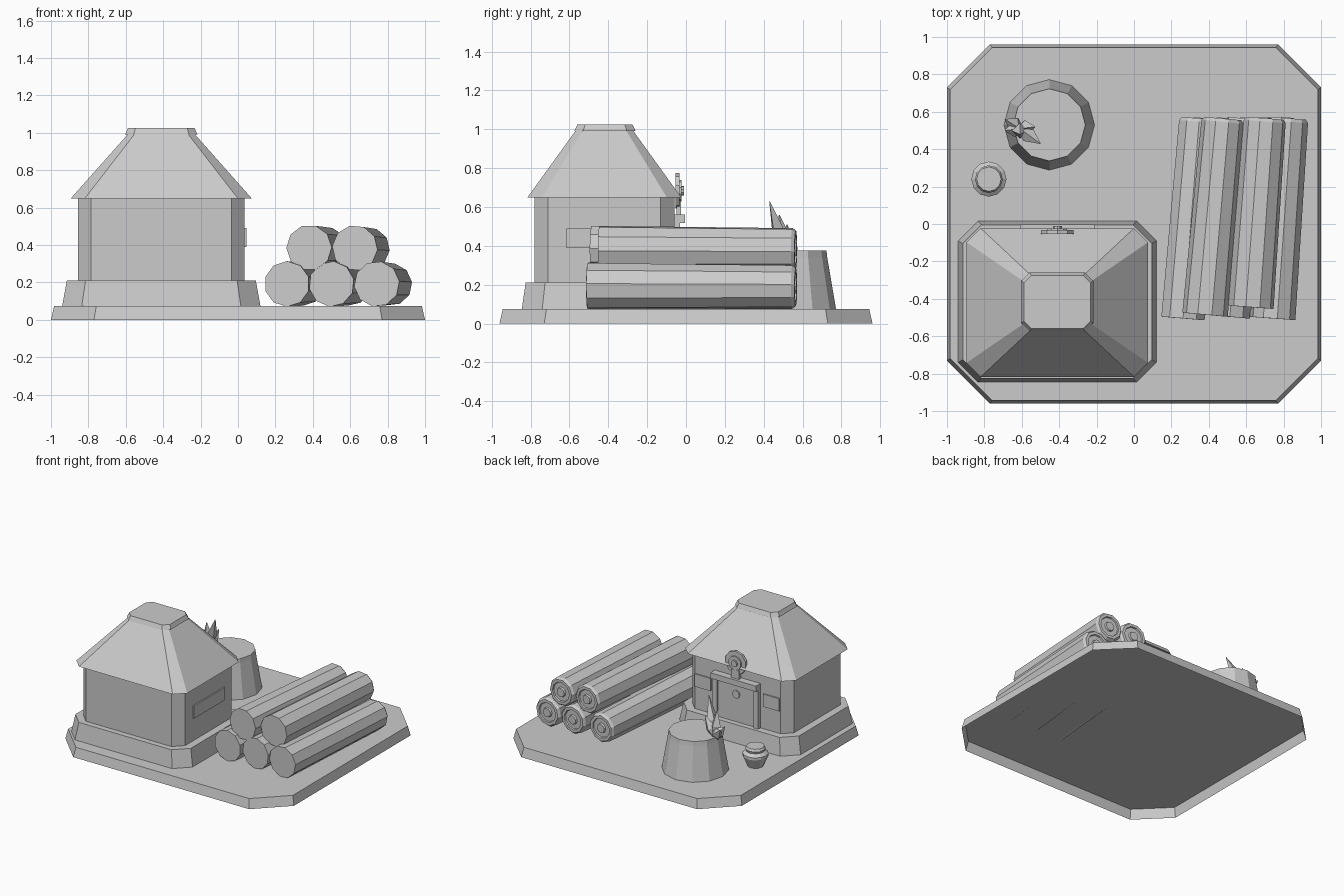
import bpy, bmesh, math
from mathutils import Vector

cube = bpy.data.objects.get("Cube")
if cube:
    bpy.data.objects.remove(cube, do_unlink=True)

grey = bpy.data.materials.new("plain_grey")
grey.use_nodes = True
grey.diffuse_color = (0.6, 0.6, 0.6, 1)
grey.node_tree.nodes["Principled BSDF"].inputs["Base Color"].default_value = (0.6, 0.6, 0.6, 1)


def finish(name, bm):
    mesh = bpy.data.meshes.new(name)
    bm.to_mesh(mesh)
    bm.free()
    mesh.materials.append(grey)
    obj = bpy.data.objects.new(name, mesh)
    bpy.context.collection.objects.link(obj)
    return obj


def loft(name, rings, closed_base=True):
    """Skin counter-clockwise point rings from the base up, capping the top and optionally the base."""
    bm = bmesh.new()
    loops = [[bm.verts.new(p) for p in ring] for ring in rings]
    n = len(loops[0])
    for a, b in zip(loops, loops[1:]):
        for i in range(n):
            j = (i + 1) % n
            bm.faces.new((a[i], a[j], b[j], b[i]))
    if closed_base:
        bm.faces.new(loops[0][::-1])
    bm.faces.new(loops[-1])
    return finish(name, bm)


def octagon(cx, cy, hx, hy, cut, z):
    """Rectangle with chamfered corners at height z."""
    pts = [(hx, cut - hy), (hx, hy - cut), (hx - cut, hy), (cut - hx, hy),
           (-hx, hy - cut), (-hx, cut - hy), (cut - hx, -hy), (hx - cut, -hy)]
    return [(cx + x, cy + y, z) for x, y in pts]


def box(name, x, y, z):
    """Box from (min, max) spans."""
    return loft(name, [[(x[0], y[0], h), (x[1], y[0], h), (x[1], y[1], h), (x[0], y[1], h)] for h in z])


def turned(name, start, end, profile, sides, spin=0.0):
    """Turn a (radius, distance) profile around the axis from start to end."""
    start, axis = Vector(start), (Vector(end) - Vector(start)).normalized()
    rot = axis.to_track_quat('Z', 'X')
    rings = []
    for r, d in profile:
        angles = [spin + math.tau * i / sides for i in range(sides)]
        rings.append([start + rot @ Vector((r * math.cos(t), r * math.sin(t), d)) for t in angles])
    return loft(name, rings)


# Ground slab, hollow underneath
GROUND = 0.074
loft("ground_slab", [octagon(0, 0, 1, 0.96, 0.23, 0), octagon(0, 0, 0.983, 0.943, 0.225, GROUND)], closed_base=False)

# Hut: plinth, walls, roof and roof cap
HX, HY = -0.41, -0.42
loft("hut_plinth", [octagon(HX, -0.415, 0.53, 0.43, 0.105, GROUND + 0.001),
                    octagon(HX, -0.415, 0.505, 0.41, 0.1, 0.211)])
loft("hut_walls", [octagon(HX, HY, 0.445, 0.36, 0.07, z) for z in (0.2, 0.655)])
loft("hut_roof", [octagon(HX, HY, 0.485, 0.397, 0.075, 0.648), octagon(HX, HY, 0.175, 0.145, 0.035, 0.997)])
loft("roof_cap", [octagon(HX, -0.417, 0.193, 0.157, 0.045, 0.992), octagon(HX, -0.417, 0.178, 0.142, 0.04, 1.025)])

# Shutters on the side and either side of the door
box("side_shutter", (0.02, 0.045), (HY - 0.195, HY + 0.195), (0.39, 0.49))
for side, label in ((1, "left"), (-1, "right")):
    x = HX + side * 0.3
    box("shutter_" + label, (x - 0.07, x + 0.07), (-0.08, -0.05), (0.39, 0.49))
    x = HX + side * 0.18
    box("door_post_" + label, (x - 0.02, x + 0.02), (-0.08, -0.03), (0.2, 0.525))

# Door, knocker and lintel beam
box("door", (HX - 0.16, HX + 0.16), (-0.08, -0.045), (0.2, 0.525))
turned("door_knocker", (HX, -0.05, 0.43), (HX, 0, 0.43), [(0.032, 0), (0.032, 0.014)], 8)
box("door_lintel", (HX - 0.2, HX + 0.2), (-0.08, -0.004), (0.517, 0.562))

# Round sign above the lintel
box("sign_stem", (HX - 0.035, HX + 0.035), (-0.05, -0.025), (0.555, 0.63))
turned("round_sign", (HX, -0.053, 0.683), (HX, 0, 0.683),
       [(0.092, 0), (0.092, 0.02), (0.055, 0.02), (0.055, 0.03), (0.025, 0.03), (0.025, 0.042)], 10)

# Tapered logs: front x, back x, front y, centre height
logs = [(0.262, 0.35, -0.505, 0.192), (0.5, 0.6, -0.495, 0.192), (0.742, 0.82, -0.505, 0.192),
        (0.38, 0.475, -0.485, 0.386), (0.625, 0.7, -0.445, 0.384)]
for i, (x0, x1, y0, z) in enumerate(logs):
    length = 0.568 - y0
    turned("log_%d" % (i + 1), (x0, y0, z), (x1, 0.568, z - 0.003),
           [(0.122, 0), (0.113, length - 0.018), (0.1, length), (0.078, length),
            (0.074, length - 0.01), (0.038, length - 0.01), (0.034, length + 0.004)], 10, 0.1 * i)

# Chopping stump
SX, SY = -0.453, 0.53
turned("stump", (SX, SY, GROUND + 0.001), (SX, SY, 1),
       [(0.242, 0), (0.197, 0.265), (0.193, 0.3)], 12)

# Spiky leaves growing from the stump
root = Vector((-0.61, 0.51, 0.36))
tips = [(-0.5, 0.43, 0.63), (-0.61, 0.48, 0.56), (-0.69, 0.56, 0.45), (-0.69, 0.5, 0.455), (-0.53, 0.52, 0.51)]
for i, tip in enumerate(tips):
    reach = (Vector(tip) - root).length
    turned("leaf_%d" % (i + 1), root, tip,
           [(0.02, 0), (0.042, reach * 0.4), (0.002, reach)], 4)

# Clay pot with a neck and rim
turned("pot", (-0.776, 0.24, GROUND + 0.001), (-0.776, 0.24, 1),
       [(0.058, 0), (0.094, 0.08), (0.094, 0.1), (0.068, 0.12), (0.074, 0.137), (0.065, 0.155)], 12)
